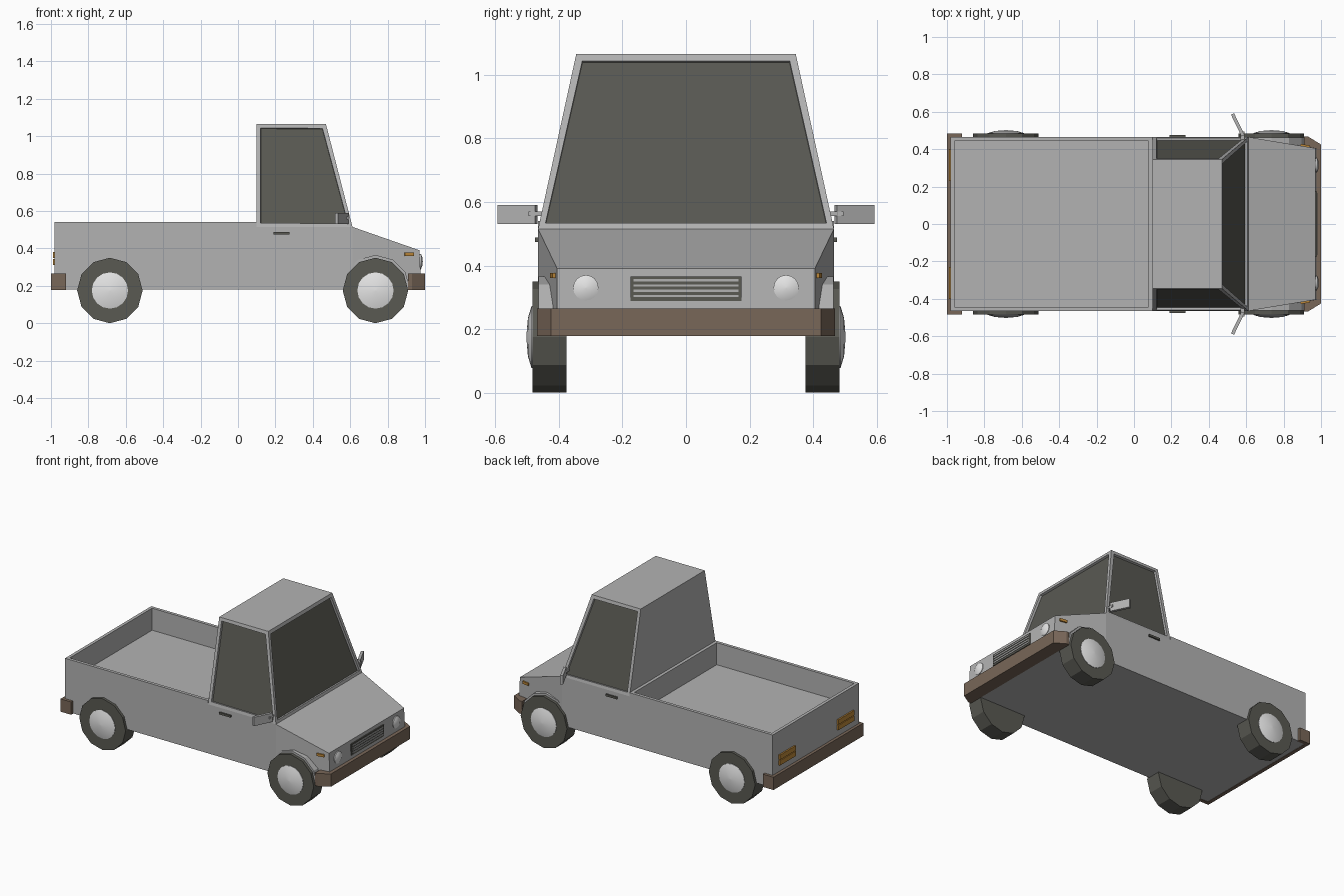
import bpy, bmesh, math
from mathutils import Matrix, Vector

if "Cube" in bpy.data.objects:
    bpy.data.objects.remove(bpy.data.objects["Cube"])


def material(name, r, g, b):
    m = bpy.data.materials.new(name)
    m.diffuse_color = (r, g, b, 1)
    m.use_nodes = True
    m.node_tree.nodes["Principled BSDF"].inputs["Base Color"].default_value = m.diffuse_color
    return m


GREY = material("body_grey", 0.45, 0.45, 0.45)
DARK = material("dark_glass_and_rubber", 0.10, 0.10, 0.085)
BROWN = material("bumper_brown", 0.19, 0.135, 0.098)
WHITE = material("light_grey", 0.78, 0.78, 0.78)
ORANGE = material("lamp_orange", 0.50, 0.24, 0.04)


def finish(name, bm, *mats, smooth=False):
    bmesh.ops.recalc_face_normals(bm, faces=bm.faces[:])
    me = bpy.data.meshes.new(name)
    bm.to_mesh(me)
    bm.free()
    for m in mats:
        me.materials.append(m)
    ob = bpy.data.objects.new(name, me)
    bpy.context.collection.objects.link(ob)
    if smooth:
        bpy.ops.object.select_all(action='DESELECT')
        ob.select_set(True)
        bpy.context.view_layer.objects.active = ob
        bpy.ops.object.shade_smooth_by_angle(angle=math.radians(40))
    return ob


def loft(rings):
    """Skin between point rings and cap both ends."""
    bm = bmesh.new()
    vs = [[bm.verts.new(p) for p in ring] for ring in rings]
    n = len(vs[0])
    for a, b in zip(vs, vs[1:]):
        for i in range(n):
            bm.faces.new((a[i], a[(i + 1) % n], b[(i + 1) % n], b[i]))
    bm.faces.new(vs[0])
    bm.faces.new(vs[-1])
    bmesh.ops.recalc_face_normals(bm, faces=bm.faces[:])
    return bm


def box(name, x, y, z, mat, turn=0):
    """Box from (low, high) ranges, optionally turned about its vertical axis."""
    bm = bmesh.new()
    c = Vector((sum(x) / 2, sum(y) / 2, sum(z) / 2))
    size = (abs(x[1] - x[0]), abs(y[1] - y[0]), abs(z[1] - z[0]), 1)
    bmesh.ops.create_cube(bm, size=1, matrix=Matrix.Translation(c)
                          @ Matrix.Rotation(turn, 4, 'Z') @ Matrix.Diagonal(size))
    return finish(name, bm, mat)


def lathe(name, profile, sides, place, mat, smooth=False):
    """Turn (radius, distance) pairs; place maps (u, v, distance) to a point."""
    rings = []
    for r, d in profile:
        angles = [2 * math.pi * i / sides for i in range(sides)]
        rings.append([place(r * math.cos(a), r * math.sin(a), d) for a in angles])
    return finish(name, loft(rings), mat, smooth=smooth)


# Lower body: side profile pulled across, with tapered nose and sunken bed
profile = [(-.98, .18), (-.98, .54), (.10, .54), (.10, .515),
           (.612, .515), (.97, .39), (.98, .18)]
bm = loft([[(x, y, z) for x, z in profile] for y in (-.465, .465)])
bmesh.ops.bisect_plane(bm, geom=bm.verts[:] + bm.edges[:] + bm.faces[:],
                       plane_co=(.612, 0, 0), plane_no=(1, 0, 0))
for v in bm.verts:
    if v.co.x > .9:
        v.co.y *= .405 / .465
bm.normal_update()
bed = [f for f in bm.faces if f.calc_center_median().z > .535]
bmesh.ops.inset_individual(bm, faces=bed, thickness=.03)
bmesh.ops.inset_individual(bm, faces=bed, thickness=.0005, depth=-.15)
finish("body_and_bed", bm, GREY)

# Cab: tapered block with recessed windscreen and side windows
low = [(.10, -.465, .515), (.612, -.465, .515), (.612, .465, .515), (.10, .465, .515)]
top = [(.10, -.345, 1.065), (.47, -.345, 1.065), (.47, .345, 1.065), (.10, .345, 1.065)]
bm = loft([low, top])
bm.normal_update()
panes = [f for f in bm.faces if abs(f.normal.y) > .5 or f.normal.x > .5]
bmesh.ops.inset_individual(bm, faces=panes, thickness=.03)
bmesh.ops.inset_individual(bm, faces=panes, thickness=.001, depth=-.015)
for f in panes:
    f.material_index = 1
finish("cab", bm, GREY, DARK)

# Bumpers: chamfered front, straight wrapped rear
front = [(.91, -.468), (.93, -.468), (1, -.425), (1, .425), (.93, .468), (.91, .468)]
finish("front_bumper", loft([[(x, y, z) for x, y in front] for z in (.178, .265)]), BROWN)
box("rear_bumper", (-1, -.975), (-.485, .485), (.178, .265), BROWN)

# Grille with slats
box("grille", (.965, .979), (-.175, .175), (.288, .366), DARK)
for i in range(4):
    z = .301 + i * .0165
    box("grille_slat", (.97, .982), (-.165, .165), (z, z + .007), GREY)

for s in (1, -1):
    # Wheels with domed hubs
    for label, wx in (("rear", -.685), ("front", .735)):
        def place(u, v, d, wx=wx):
            return (wx + u, s * d, .175 + v)
        lathe(label + "_tyre", [(.175, .375), (.175, .483)], 12, place, DARK)
        lathe(label + "_hub", [(.097, .47), (.097, .486), (.06, .497), (.002, .502)],
              16, place, WHITE, smooth=True)

    # Front wheel arch lip
    arc = [math.pi * i / 6 for i in range(7)]
    finish("front_wheel_arch", loft([[(.735 + .185 * math.cos(a), s * y,
                                       .18 + .185 * math.sin(a)) for a in arc]
                                     for y in (.38, .463)]), GREY)

    # Rear bumper ends
    box("rear_bumper_end", (-.98, -.92), (s * .46, s * .485), (.178, .265), BROWN)

    # Headlamps, side markers and tail lamps
    lathe("headlamp", [(.04, .96), (.04, .978), (.025, .985), (.001, .988)], 16,
          lambda u, v, d: (d, s * .315 + u, .33 + v), WHITE, smooth=True)
    box("side_marker", (.89, .94), (s * .405, s * .424), (.36, .377), ORANGE,
        turn=-s * .165)
    for z in (.31, .348):
        box("tail_lamp", (-.99, -.975), (s * .23, s * .40), (z, z + .033), ORANGE)

    # Door handles
    box("door_handle", (.19, .275), (s * .46, s * .475), (.474, .488), DARK)

    # Wing mirrors on short stalks
    box("mirror", (.49, .62), (s * .53 - .009, s * .53 + .009), (.53, .59), GREY,
        turn=-s * 1.12)
    box("mirror_stalk", (.57, .59), (s * .44, s * .495), (.555, .57), GREY)
